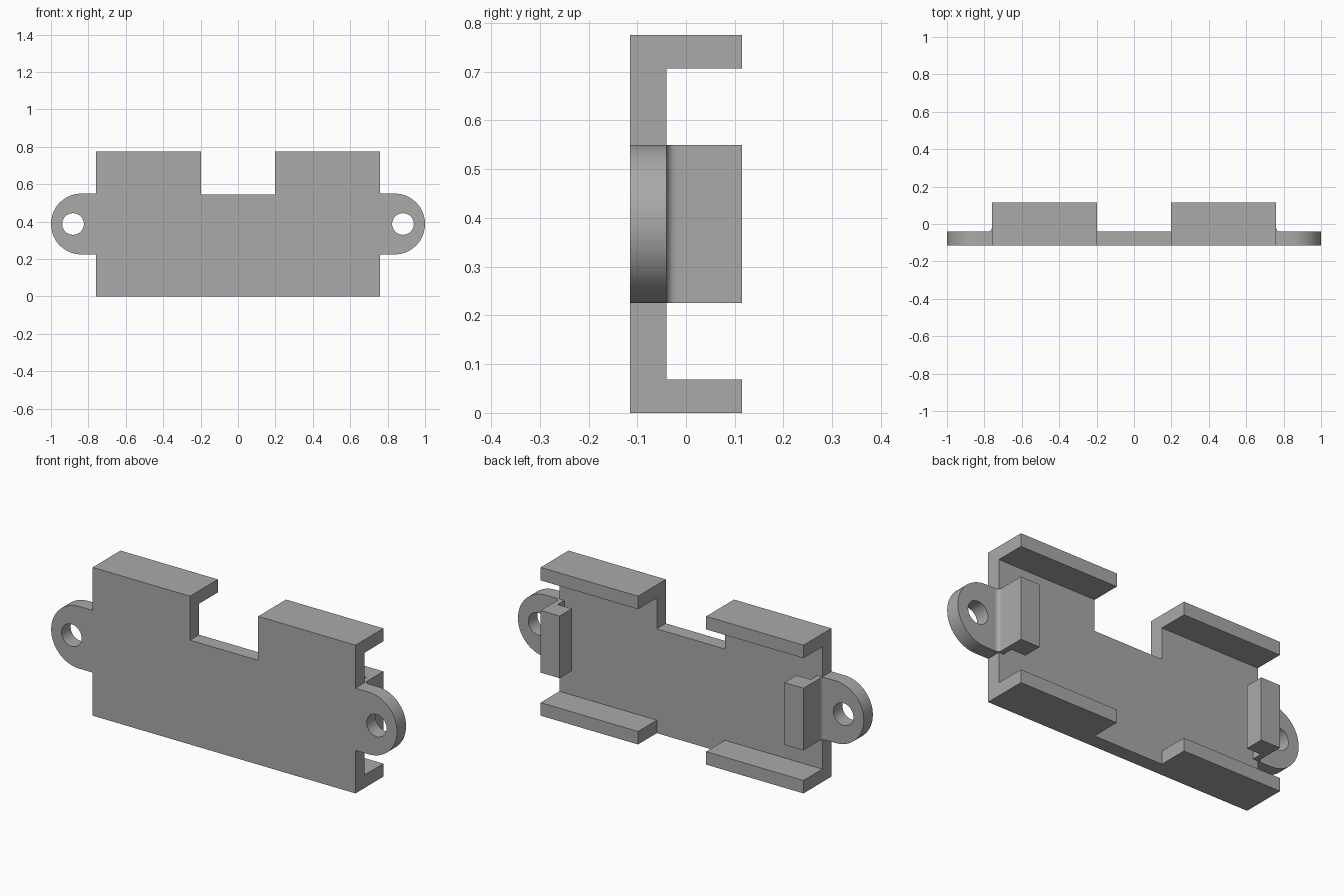
import bpy
from math import sin, cos, pi

if "Cube" in bpy.data.objects:
    bpy.data.objects.remove(bpy.data.objects["Cube"])

grey = bpy.data.materials.new("plain_grey")
grey.use_nodes = True
colour = (0.4, 0.4, 0.4, 1)
grey.diffuse_color = colour
grey.node_tree.nodes["Principled BSDF"].inputs["Base Color"].default_value = colour

FRONT, PLATE_BACK, BACK = -0.115, -0.04, 0.115
WIDTH, HEIGHT, NOTCH = 0.76, 0.775, 0.197
LUG_LOW, LUG_HIGH = 0.225, 0.55
MID = (LUG_LOW + LUG_HIGH) / 2
LUG_R = (LUG_HIGH - LUG_LOW) / 2


def arc(cx, cy, r, start, end, n):
    """Points on a circular arc, end included."""
    angles = [start + (end - start) * i / n for i in range(n + 1)]
    return [(cx + r * cos(a), cy + r * sin(a)) for a in angles]


def flip(points):
    return [(-x, y) for x, y in reversed(points)]


def extrude(name, loops, low, high, upright=True):
    """Solid from closed loops: xz loops run along y, xy loops along z."""
    curve = bpy.data.curves.new(name, 'CURVE')
    curve.dimensions = '2D'
    curve.fill_mode = 'BOTH'
    curve.extrude = (high - low) / 2
    for loop in loops:
        spline = curve.splines.new('POLY')
        spline.points.add(len(loop) - 1)
        for point, (x, y) in zip(spline.points, loop):
            point.co = (x, y, 0, 1)
        spline.use_cyclic_u = True
    curve.materials.append(grey)
    obj = bpy.data.objects.new(name, curve)
    bpy.context.collection.objects.link(obj)
    middle = (low + high) / 2
    if upright:
        obj.rotation_euler.x = pi / 2
        obj.location.y = middle
    else:
        obj.location.z = middle
    bpy.ops.object.select_all(action='DESELECT')
    obj.select_set(True)
    bpy.context.view_layer.objects.active = obj
    bpy.ops.object.convert(target='MESH')
    bpy.ops.object.transform_apply(location=True, rotation=True, scale=True)
    bpy.ops.object.shade_smooth_by_angle(angle=pi / 6)


# Back plate with top notch, rounded mounting lugs and screw holes
half = [(NOTCH, 0.545), (NOTCH, HEIGHT), (WIDTH, HEIGHT), (WIDTH, LUG_HIGH)]
half += arc(1 - LUG_R, MID, LUG_R, pi / 2, -pi / 2, 32)
half += [(WIDTH, LUG_LOW), (WIDTH, 0)]
hole = arc(0.882, MID, 0.058, 0, 2 * pi, 32)[:-1]
extrude("mounting_plate", [half + flip(half), hole, flip(hole)], FRONT, PLATE_BACK)

# Side clip section: thin wall, thick inner lip, small outer fillet at the root
clip = [(WIDTH, BACK), (0.65, BACK), (0.65, 0.015), (0.732, 0.015), (0.732, PLATE_BACK)]
clip += arc(WIDTH + 0.02, PLATE_BACK + 0.02, 0.02, 1.5 * pi, pi, 6)

for side, mirror in (("left", list), ("right", flip)):
    extrude(side + "_clip", [mirror(clip)], LUG_LOW, LUG_HIGH, upright=False)
    # Top and bottom flanges
    for level, z0, z1 in (("bottom", 0, 0.068), ("top", 0.707, HEIGHT)):
        box = [(NOTCH, z0), (WIDTH, z0), (WIDTH, z1), (NOTCH, z1)]
        extrude(f"{side}_{level}_flange", [mirror(box)], PLATE_BACK, BACK)
